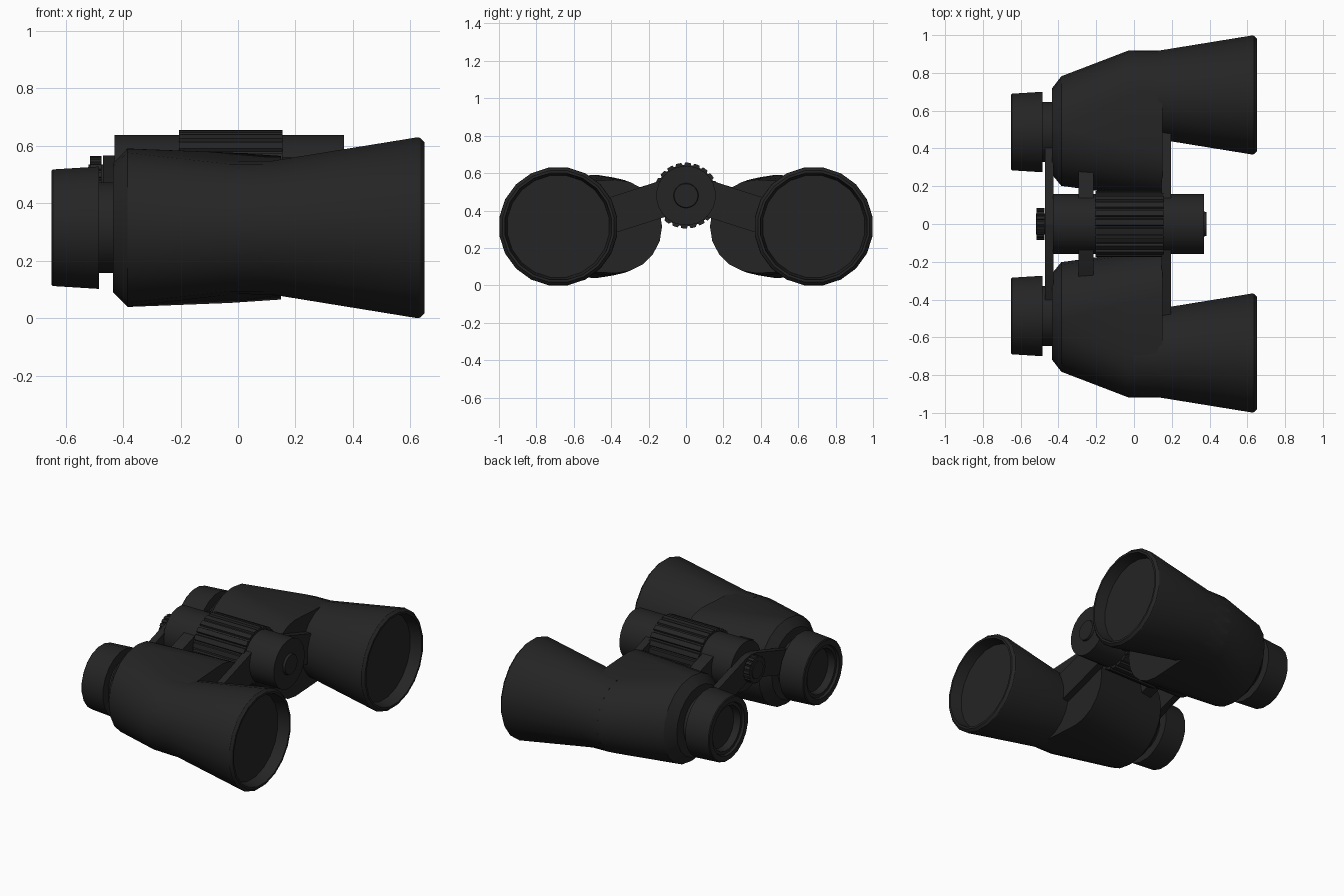
import bpy, bmesh, math
from mathutils import Vector

if "Cube" in bpy.data.objects:
    bpy.data.objects.remove(bpy.data.objects["Cube"])

black = bpy.data.materials.new("matte black rubber")
black.diffuse_color = (0.018, 0.018, 0.018, 1)
black.use_nodes = True
black.node_tree.nodes["Principled BSDF"].inputs["Base Color"].default_value = black.diffuse_color


def loft(name, rings, mirror=False, angle=30):
    """Skin a list of equal-length point rings and cap both ends."""
    bm = bmesh.new()
    vr = [[bm.verts.new(p) for p in ring] for ring in rings]
    n = len(rings[0])
    for a, b in zip(vr, vr[1:]):
        for i in range(n):
            j = (i + 1) % n
            bm.faces.new((a[i], a[j], b[j], b[i]))
    bm.faces.new(vr[0][::-1])
    bm.faces.new(vr[-1])
    bmesh.ops.recalc_face_normals(bm, faces=bm.faces)
    me = bpy.data.meshes.new(name)
    bm.to_mesh(me)
    bm.free()
    ob = bpy.data.objects.new(name, me)
    bpy.context.collection.objects.link(ob)
    me.materials.append(black)
    bpy.ops.object.select_all(action='DESELECT')
    ob.select_set(True)
    bpy.context.view_layer.objects.active = ob
    bpy.ops.object.shade_smooth_by_angle(angle=math.radians(angle))
    if mirror:
        m = ob.modifiers.new("other side", 'MIRROR')
        m.use_axis = (False, True, False)
    return ob


def lathe(name, y, z, profile, n=20, mirror=False):
    """Turn an (x, radius) profile around an axis along x."""
    k = 1 / math.cos(math.pi / n)
    angs = [2 * math.pi * (i + 0.5) / n for i in range(n)]
    return loft(name, [[(x, y + r * k * math.cos(a), z + r * k * math.sin(a)) for a in angs]
                       for x, r in profile], mirror)


def gear(name, z, x0, x1, r_out, r_in, teeth):
    """Knurled cylinder along x: wide ridges, narrow grooves."""
    pts = []
    for i in range(teeth):
        for f, r in ((0.0, r_out), (0.3, r_out), (0.6, r_out), (0.7, r_in), (0.9, r_in)):
            a = 2 * math.pi * (i + f) / teeth
            pts.append((r * math.cos(a), z + r * math.sin(a)))
    return loft(name, [[(x, y, zz) for y, zz in pts] for x in (x0, x1)])


def plate(name, outline, x0, x1):
    """Flat arm: a yz outline extruded along x, mirrored."""
    return loft(name, [[(x, y, z) for y, z in outline] for x in (x0, x1)], True)


AXIS = 0.315      # height of the optical axes
HINGE = 0.48      # height of the hinge axis

# Objective barrels with recessed lens
lathe("objective_barrel", 0.683, AXIS,
      [(0.0, 0.231), (0.12, 0.233), (0.625, 0.315), (0.635, 0.313), (0.65, 0.298),
       (0.65, 0.285), (0.575, 0.272)], mirror=True)

# Prism housings: section is the hull of an inner and an outer circle
def housing_ring(x, yi, ri, yo, ro, half=10):
    ring = []
    for y, r, start in ((yo, ro, -0.5), (yi, ri, 0.5)):
        for i in range(half + 1):
            a = math.pi * (start + i / half)
            yy = y + r * math.cos(a) + (0.002 if start < 0 else -0.002)
            ring.append((x, yy, AXIS + r * math.sin(a)))
    return ring

loft("prism_housing", [
    housing_ring(-0.435, 0.49, 0.225, 0.49, 0.225),
    housing_ring(-0.385, 0.48, 0.276, 0.505, 0.275),
    housing_ring(-0.03, 0.417, 0.262, 0.683, 0.233),
    housing_ring(0.15, 0.38, 0.25, 0.683, 0.233)], mirror=True)

# Eyepieces: neck, flared cup and recessed lens
lathe("eyepiece", 0.487, AXIS,
      [(-0.40, 0.158), (-0.485, 0.158), (-0.485, 0.213), (-0.645, 0.203), (-0.65, 0.198),
       (-0.65, 0.165), (-0.635, 0.16), (-0.635, 0.142), (-0.59, 0.135)], mirror=True)

# Central hinge tube with end cap
lathe("hinge_tube", 0, HINGE,
      [(-0.43, 0.158), (0.37, 0.158), (0.37, 0.066), (0.385, 0.063)], n=24)

# Focus wheel and rear adjuster
gear("focus_wheel", HINGE, -0.205, 0.155, 0.176, 0.164, 22)
gear("rear_adjuster", HINGE, -0.515, -0.475, 0.085, 0.077, 18)
lathe("adjuster_spindle", 0, HINGE, [(-0.52, 0.055), (-0.42, 0.055)], n=16)

# Arms joining the hinge to the housings and eyepieces
front_arm = [(0, 0.605), (0.15, 0.555), (0.27, 0.515), (0.49, 0.445),
             (0.49, 0.25), (0.38, 0.28), (0.13, 0.36), (0, 0.40)]
mid_arm = [(0, 0.605), (0.15, 0.555), (0.26, 0.52), (0.30, 0.50), (0.30, 0.31), (0.13, 0.36), (0, 0.40)]
rear_arm = [(0, 0.566), (0.05, 0.56), (0.40, 0.45), (0.46, 0.42),
            (0.46, 0.27), (0.36, 0.30), (0.05, 0.40), (0, 0.395)]
plate("front_bridge_arm", front_arm, 0.145, 0.195)
plate("middle_bridge_arm", mid_arm, -0.295, -0.215)
plate("rear_bridge_arm", rear_arm, -0.47, -0.425)
